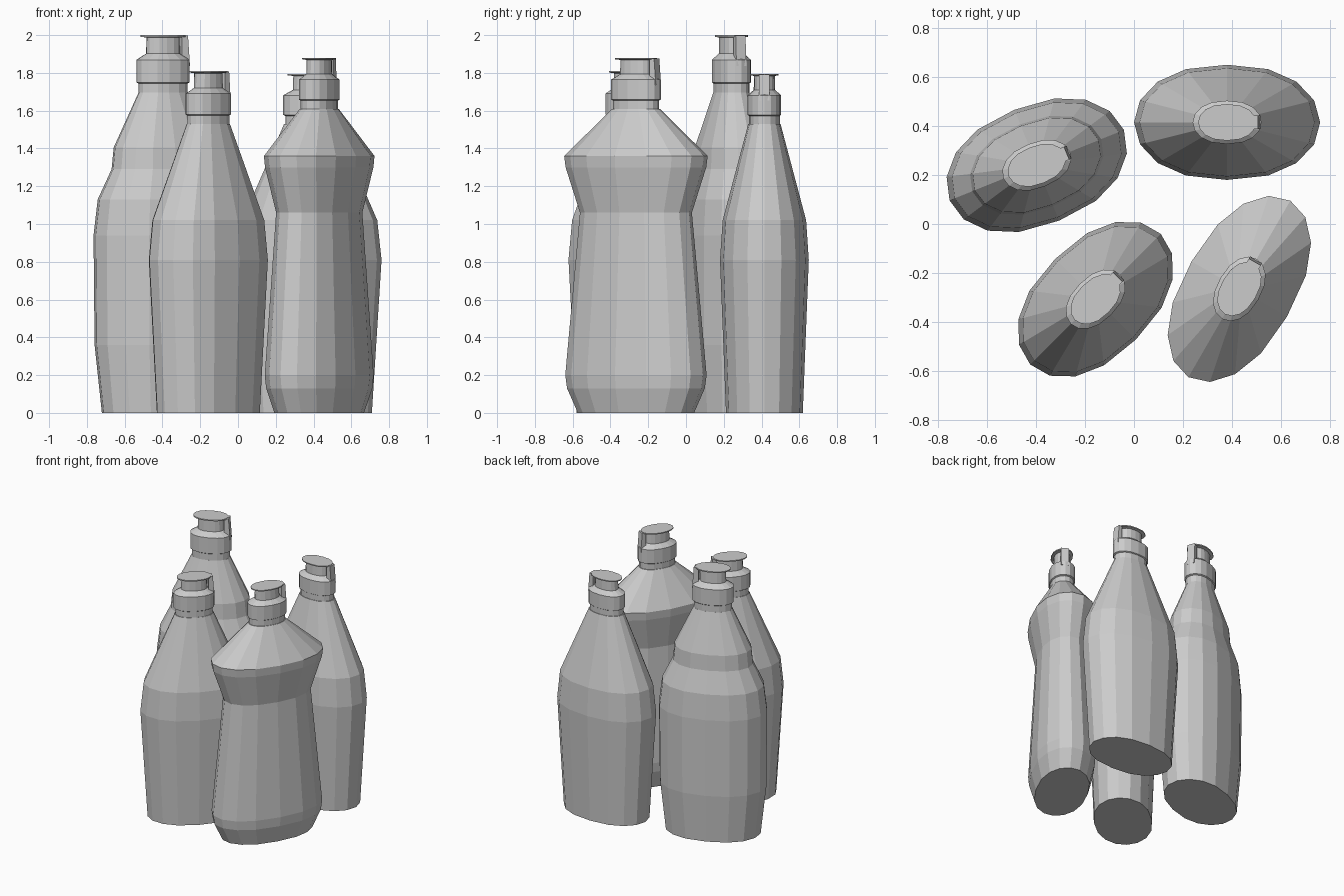
import bpy, bmesh, math
from mathutils import Matrix

if "Cube" in bpy.data.objects:
    bpy.data.objects.remove(bpy.data.objects["Cube"])

SIDES = 16
CAP_A, CAP_B = 0.143, 0.09          # half-width / half-depth of the cap collar


def ring_point(k, a, b):
    # slightly squared-off oval
    t = 2 * math.pi * k / SIDES
    c = math.cos(t)
    return math.copysign(abs(c) ** 0.85, c) * a, b * math.sin(t)


def finish(name, bm, place):
    bmesh.ops.recalc_face_normals(bm, faces=bm.faces[:])
    me = bpy.data.meshes.new(name)
    bm.to_mesh(me)
    bm.free()
    ob = bpy.data.objects.new(name, me)
    ob.matrix_world = place
    bpy.context.collection.objects.link(ob)
    return ob


def oval_lathe(name, profile, place):
    # profile: (z, half-width, half-depth) rings, capped at both ends
    bm = bmesh.new()
    rings = [[bm.verts.new((*ring_point(k, a, b), z)) for k in range(SIDES)]
             for z, a, b in profile]
    for lo, hi in zip(rings, rings[1:]):
        for k in range(SIDES):
            n = (k + 1) % SIDES
            bm.faces.new((lo[k], lo[n], hi[n], hi[k]))
    bm.faces.new(rings[0][::-1])
    bm.faces.new(rings[-1])
    return finish(name, bm, place)


def bottle(name, x, y, angle, a, b, body, top, drop):
    place = Matrix.Translation((x, y, 0)) @ Matrix.Rotation(math.radians(angle), 4, 'Z')
    s = drop / 0.28
    neck = top - drop
    # body with shoulders closing in to the neck
    prof = [(z, a * r, b * r) for z, r in body]
    prof += [(neck, CAP_A * 0.95, CAP_B * 0.95)]
    oval_lathe(name + "_body", prof, place)
    # cap: neck, collar, taper, stem and flat lid
    cap = [(0.28, 0.92), (0.235, 0.92), (0.23, 1.0), (0.12, 1.0), (0.09, 0.64),
           (0.012, 0.62), (0.008, 0.84), (0, 0.84)]
    w = 1 + (s - 1) * 0.3
    oval_lathe(name + "_cap",
               [(top - d * s, CAP_A * r * w, CAP_B * r * w) for d, r in cap], place)
    # hinge strip joining collar and lid
    bm = bmesh.new()
    bmesh.ops.create_cube(bm, size=1)
    for v in bm.verts:
        up, out = v.co.z > 0, v.co.x > 0
        v.co.z = top - 0.003 if up else top - 0.15 * s
        v.co.x = (0.128 if up else 0.139) * w if out else 0.098
        v.co.y = math.copysign(0.028, v.co.y)
    finish(name + "_hinge", bm, place)


stepped = [(0, .88), (.36, .985), (.94, 1), (1.13, .94), (1.29, .74), (1.405, .71)]
plain = [(0, .865), (.81, 1), (1.02, .94)]
waisted = [(0, .81), (.13, .96), (.2, .985), (1.06, .78), (1.30, .98), (1.36, 1)]

bottle("stepped_bottle", -0.397, 0.24, 22, 0.384, 0.244, stepped, 2.0, 0.305)
bottle("back_plain_bottle", 0.38, 0.415, 0, 0.38, 0.235, plain, 1.795, 0.265)
bottle("front_plain_bottle", -0.157, -0.307, 45, 0.377, 0.233, plain, 1.81, 0.28)
bottle("waisted_bottle", 0.43, -0.265, 60, 0.416, 0.225, waisted, 1.88, 0.27)
